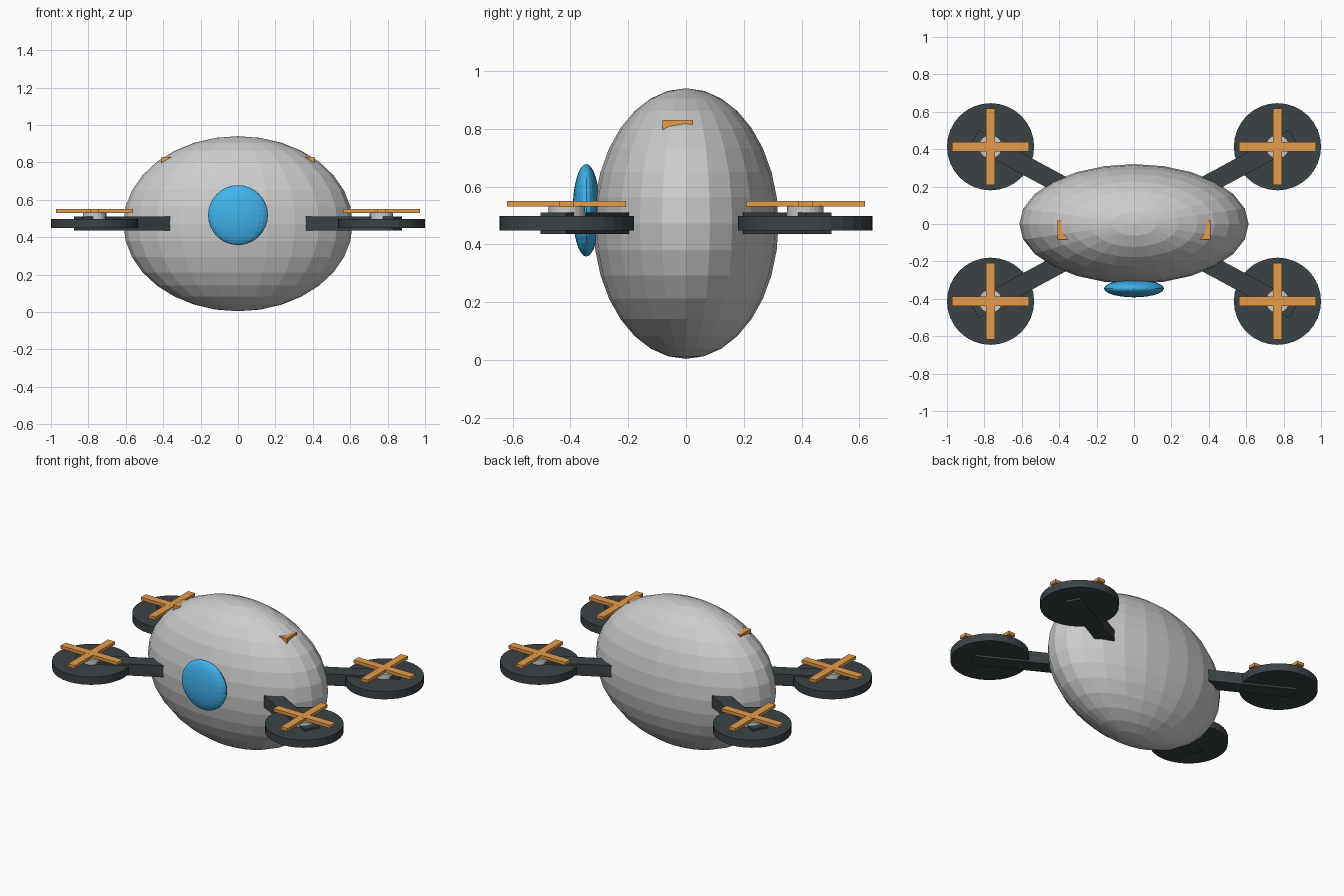
import bpy
from math import atan2, hypot

if "Cube" in bpy.data.objects:
    bpy.data.objects.remove(bpy.data.objects["Cube"])


def material(name, rgb):
    m = bpy.data.materials.new(name)
    m.diffuse_color = (*rgb, 1)
    m.use_nodes = True
    m.node_tree.nodes["Principled BSDF"].inputs["Base Color"].default_value = m.diffuse_color
    return m


DARK = material("charcoal", (0.045, 0.055, 0.06))
ORANGE = material("orange", (0.78, 0.33, 0.07))
BLUE = material("blue", (0.05, 0.45, 0.85))


def finish(name, mat):
    ob = bpy.context.object
    ob.name = name
    if mat:
        ob.data.materials.append(mat)
    return ob


def ellipsoid(name, loc, radii, mat=None):
    bpy.ops.mesh.primitive_uv_sphere_add(segments=24, ring_count=16, location=loc)
    ob = finish(name, mat)
    ob.scale = radii
    return ob


def box(name, loc, size, mat=None, turn=0):
    bpy.ops.mesh.primitive_cube_add(size=1, location=loc, rotation=(0, 0, turn))
    ob = finish(name, mat)
    ob.scale = size
    return ob


def disc(name, x, y, z0, z1, r, sides, mat=None):
    bpy.ops.mesh.primitive_cylinder_add(vertices=sides, radius=r, depth=z1 - z0,
                                        location=(x, y, (z0 + z1) / 2))
    return finish(name, mat)


# Egg-shaped body, front lens and the bar whose ends poke out near the top
ellipsoid("body", (0, 0, 0.472), (0.613, 0.32, 0.468))
ellipsoid("front_lens", (0, -0.345, 0.518), (0.16, 0.047, 0.16), BLUE)
box("top_bar", (0, -0.03, 0.805), (0.82, 0.104, 0.05), ORANGE)

# Four radial arms, each with a round rotor guard, hub and crossed blades
RX, RY = 0.767, 0.413
REACH = hypot(RX, RY)
IN, OUT = 0.25, 0.97
for sx, side in ((-1, "left"), (1, "right")):
    for sy, end in ((-1, "front"), (1, "back")):
        tag = f"{end}_{side}"
        x, y = sx * RX, sy * RY
        mid = (IN + OUT) / 2 / REACH
        box(f"{tag}_arm", (x * mid, y * mid, 0.473), (OUT - IN, 0.1, 0.075),
            DARK, atan2(y, x))
        disc(f"{tag}_rotor_disc", x, y, 0.448, 0.498, 0.233, 32, DARK)
        disc(f"{tag}_hub", x, y, 0.47, 0.532, 0.063, 24)
        box(f"{tag}_blade_across", (x, y, 0.54), (0.44 * 0.935, 0.05, 0.02), ORANGE)
        box(f"{tag}_blade_along", (x, y, 0.54), (0.05, 0.44 * 0.935, 0.0195), ORANGE)
